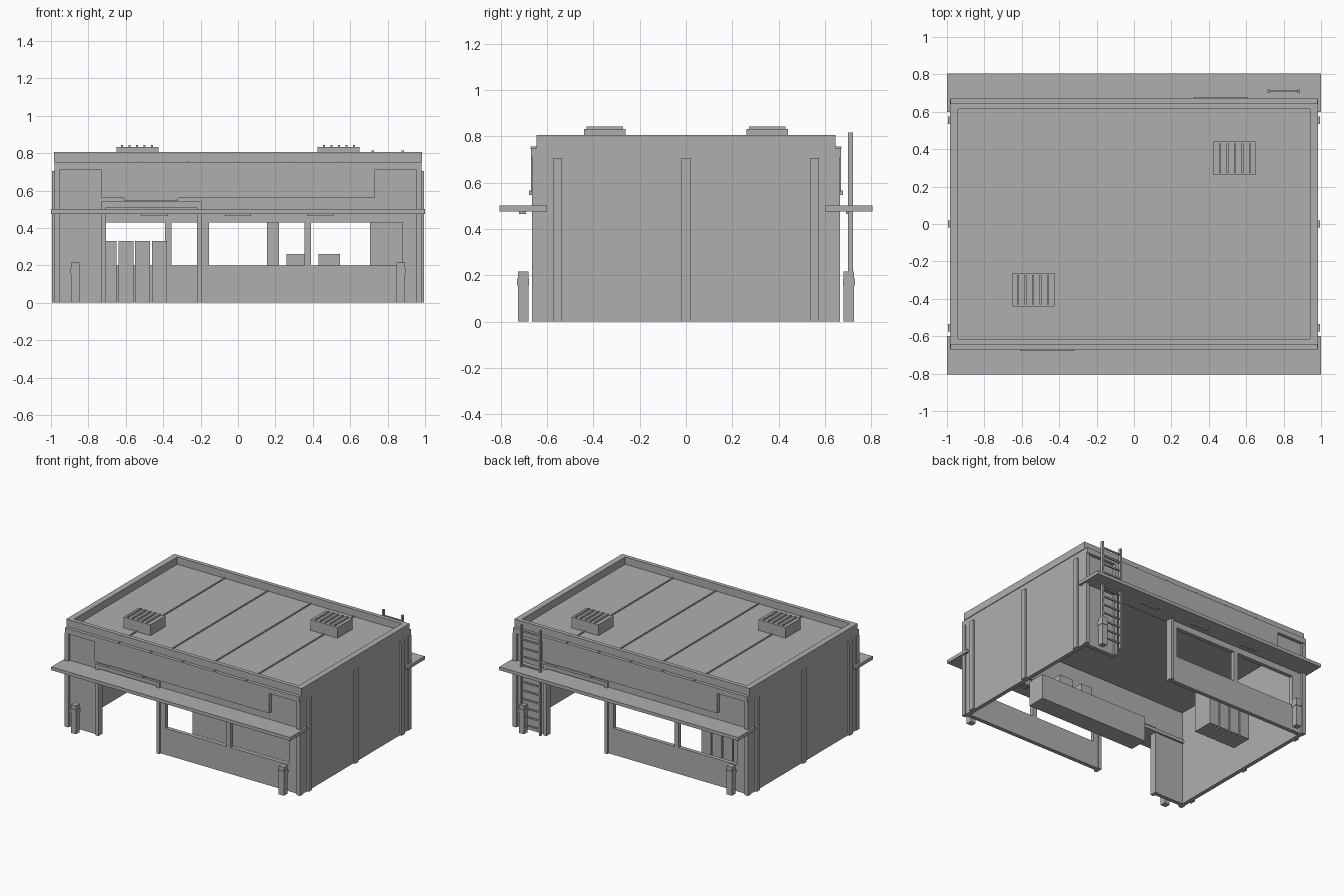
import bpy, bmesh

grey = bpy.data.materials.new("plain_grey")
grey.diffuse_color = (0.43, 0.43, 0.43, 1)


def part(name, boxes, turn=True):
    """One object from boxes (x0, x1, y0, y1, z0, z1); turn adds the copy rotated by 180 degrees."""
    bm = bmesh.new()
    for x0, x1, y0, y1, z0, z1 in boxes:
        for s in ((1, -1) if turn else (1,)):
            cube = bmesh.ops.create_cube(bm, size=1)
            for v in cube["verts"]:
                v.co = (s * ((x0 + x1) / 2 + v.co.x * (x1 - x0)),
                        s * ((y0 + y1) / 2 + v.co.y * (y1 - y0)),
                        (z0 + z1) / 2 + v.co.z * (z1 - z0))
            # a cube scaled by positive sizes and mirrored in x and y keeps its outward faces
    bmesh.ops.recalc_face_normals(bm, faces=bm.faces)
    mesh = bpy.data.meshes.new(name)
    bm.to_mesh(mesh)
    bm.free()
    mesh.materials.append(grey)
    obj = bpy.data.objects.new(name, mesh)
    bpy.context.collection.objects.link(obj)
    return obj


F, B = -0.645, -0.615   # outer and inner plane of the front wall

# Front and back walls around the doorway and the window
part("shop_wall", [
    (-0.965, -0.72, F, B, 0, 0.75),
    (-0.72, -0.205, F, B, 0.52, 0.75),
    (-0.205, -0.155, F, B, 0, 0.75),
    (-0.155, 0.88, F, B, 0, 0.20),
    (-0.155, 0.88, F, B, 0.43, 0.75),
    (0.88, 0.965, F, B, 0, 0.75),
])
part("window_mullion", [(0.355, 0.39, F, B, 0.20, 0.43)])
part("door_frame", [
    (-0.73, -0.705, -0.662, -0.61, 0, 0.54),
    (-0.22, -0.195, -0.662, -0.61, 0, 0.54),
    (-0.705, -0.22, -0.662, -0.61, 0.51, 0.54),
])

# Side walls, ribs and corner posts
part("side_wall", [(0.95, 0.98, -0.645, 0.645, 0, 0.75)])
part("side_rib", [(0.978, 0.995, y - 0.02, y + 0.02, 0, 0.705) for y in (-0.555, 0, 0.555)])
part("corner_post", [(x, x + 0.03, -0.665, -0.63, 0, 0.71) for x in (-0.985, 0.955)])

# Canopy with lamps below
part("canopy", [(-1, 1, -0.805, -0.6, 0.475, 0.50)])
part("canopy_lamp", [(x - 0.07, x + 0.07, -0.72, -0.69, 0.465, 0.476) for x in (-0.445, 0, 0.44)])

# Fascia with sign board, studs and light bar
part("fascia", [
    (-0.98, 0.98, -0.67, -0.64, 0.71, 0.75),
    (-0.73, 0.73, -0.67, -0.64, 0.56, 0.71),
])
part("fascia_stud", [(x - 0.004, x + 0.004, -0.672, -0.645, 0.748, 0.755)
                     for x in (-0.535, -0.268, 0, 0.268, 0.535)])
part("light_bar", [(-0.61, -0.32, -0.678, -0.645, 0.547, 0.565)])

# Roof, seams and parapet
part("roof", [(-0.955, 0.955, -0.62, 0.62, 0.72, 0.75)], turn=False)
part("roof_seam", [(x - 0.005, x + 0.005, -0.615, 0.615, 0.748, 0.756)
                   for x in (-0.54, -0.18, 0.18, 0.54)], turn=False)
part("parapet", [
    (-0.985, 0.985, -0.645, -0.615, 0.75, 0.805),
    (0.94, 0.985, -0.615, 0.615, 0.75, 0.805),
])

# Roof vents with slats
part("roof_vent", [(-0.65, -0.425, -0.44, -0.262, 0.75, 0.832)])
part("vent_slat", [(x - 0.006, x + 0.006, -0.43, -0.272, 0.83, 0.843)
                   for x in (-0.62, -0.58, -0.54, -0.50, -0.46)])

# Bollards with a raised band
part("bollard", [(x - 0.022, x + 0.022, -0.725, -0.681, 0, 0.215) for x in (-0.87, 0.87)])
part("bollard_band", [(x - 0.026, x + 0.026, -0.729, -0.677, 0.155, 0.185) for x in (-0.87, 0.87)])

# Ladder at the back
rails = [(x - 0.007, x + 0.007, 0.70, 0.72, 0.02, 0.815) for x in (0.72, 0.88)]
rungs = [(0.72, 0.88, 0.705, 0.715, z, z + 0.011) for z in [0.06 + 0.064 * i for i in range(12)]]
part("ladder", rails + rungs, turn=False)

# Interior: lockers, counter and boxes
part("locker", [(x, x + 0.08, 0.20, 0.36, 0, 0.33) for x in (-0.73, -0.64, -0.55, -0.46)], turn=False)
part("counter", [(-0.2, 0.72, -0.26, -0.12, 0, 0.19)], turn=False)
part("counter_box", [(0.26, 0.355, -0.24, -0.14, 0.19, 0.26),
                     (0.43, 0.545, -0.24, -0.14, 0.19, 0.26)], turn=False)
